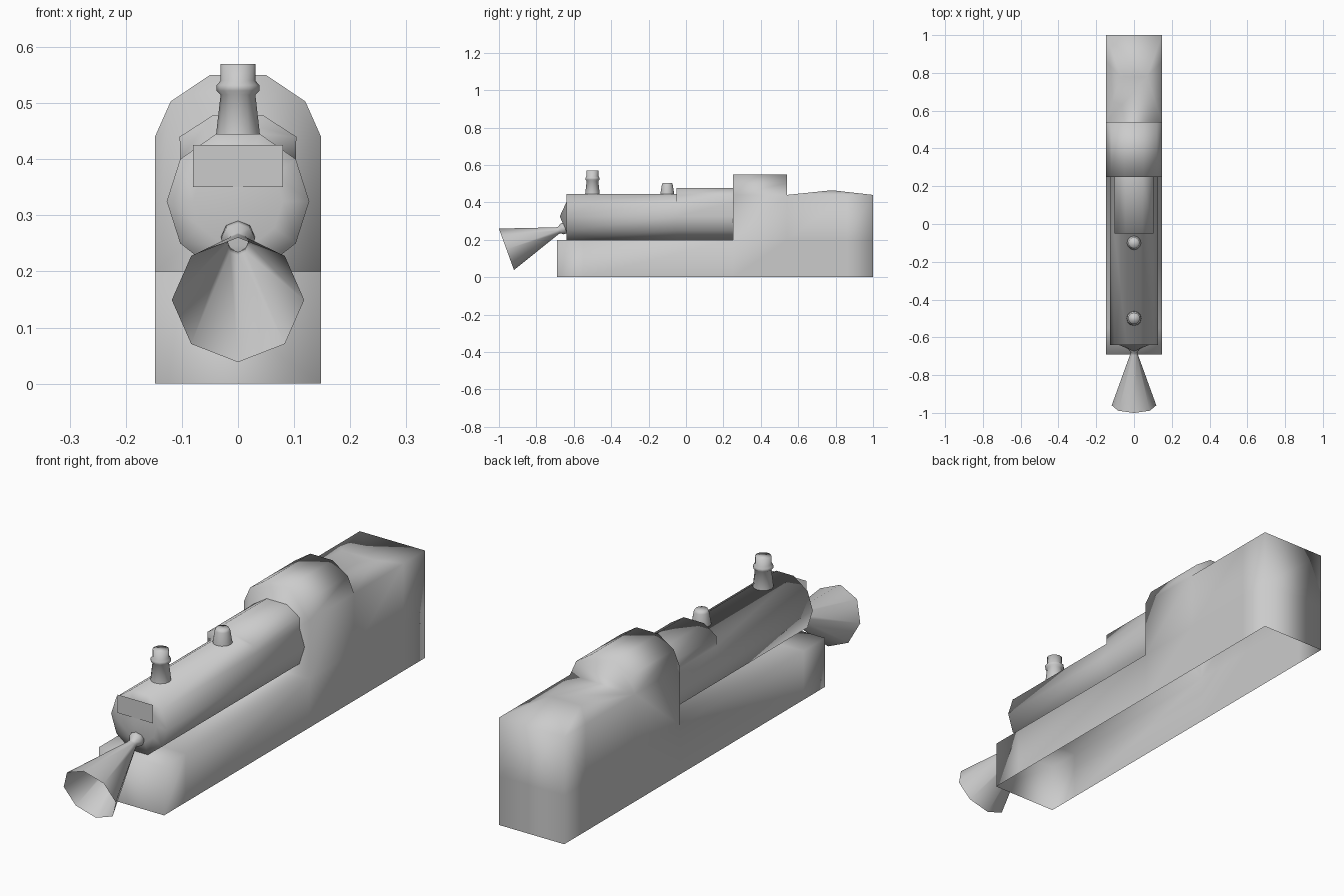
import bpy, bmesh, math
from mathutils import Matrix, Vector

old = bpy.data.objects.get("Cube")
if old:
    bpy.data.objects.remove(old, do_unlink=True)

grey = bpy.data.materials.new("plain_grey")
grey.use_nodes = True
colour = (0.6, 0.6, 0.6, 1)
grey.diffuse_color = colour
grey.node_tree.nodes["Principled BSDF"].inputs["Base Color"].default_value = colour


def finish(name, bm, recalc=True):
    """Turn a bmesh into a smooth shaded grey object."""
    bmesh.ops.remove_doubles(bm, verts=bm.verts, dist=0.0005)
    if recalc:
        bmesh.ops.recalc_face_normals(bm, faces=bm.faces)
    for f in bm.faces:
        f.smooth = True
    mesh = bpy.data.meshes.new(name)
    bm.to_mesh(mesh)
    bm.free()
    mesh.materials.append(grey)
    obj = bpy.data.objects.new(name, mesh)
    bpy.context.collection.objects.link(obj)
    return obj


def face(bm, points):
    return bm.faces.new([bm.verts.new(p) for p in points])


def loft(bm, chain, ys):
    """Sweep an open (x, z) chain along y."""
    for y0, y1 in zip(ys, ys[1:]):
        for (xa, za), (xb, zb) in zip(chain, chain[1:]):
            face(bm, [(xa, y0, za), (xb, y0, zb), (xb, y1, zb), (xa, y1, za)])


def cap(bm, chain, y):
    face(bm, [(x, y, z) for x, z in chain])


def mirrored(half):
    """Complete a right-hand (x, z) outline with its mirror image."""
    return half + [(-x, z) for x, z in reversed(half)]


def lathe(name, profile, sides, origin, tilt=0, cap_end=True):
    """Revolve (radius, distance) points, then tip the axis about x."""
    bm = bmesh.new()
    rings = []
    for r, d in profile:
        rings.append([bm.verts.new((r * math.cos(a), r * math.sin(a), d))
                      for a in (math.tau * i / sides for i in range(sides))])
    for lo, hi in zip(rings, rings[1:]):
        for i in range(sides):
            j = (i + 1) % sides
            bm.faces.new((lo[i], lo[j], hi[j], hi[i]))
    bm.faces.new(rings[0][::-1])
    if cap_end:
        bm.faces.new(rings[-1])
    bm.transform(Matrix.Translation(Vector(origin))
                 @ Matrix.Rotation(math.radians(tilt), 4, 'X'))
    return finish(name, bm)


# Chassis, cab and tender as one welded shell, open underneath
W, DECK, SIDE = 0.148, 0.2, 0.44
FRONT, FRONT_LOOP, CAB, CAB_BACK, REAR_LOOP, REAR = -0.69, -0.55, 0.25, 0.54, 0.86, 1.0
arch = mirrored([(W, SIDE), (0.12, 0.503), (0.05, 0.55)])
bm = bmesh.new()
for s in (-W, W):
    loft(bm, [(s, 0), (s, DECK)], [FRONT, FRONT_LOOP, CAB, CAB_BACK, REAR_LOOP, REAR])
    loft(bm, [(s, DECK), (s, SIDE)], [CAB, CAB_BACK, REAR_LOOP, REAR])
loft(bm, [(W, DECK), (-W, DECK)], [FRONT, FRONT_LOOP, CAB])
loft(bm, arch, [CAB, CAB_BACK])
cap(bm, mirrored([(W, 0), (W, DECK)]), FRONT)
cap(bm, [(W, DECK)] + arch + [(-W, DECK)], CAB)
cap(bm, arch, CAB_BACK)
cap(bm, mirrored([(W, 0), (W, DECK)]), REAR)
cap(bm, mirrored([(W, DECK), (W, SIDE)]), REAR)

# Low coal heap on the tender
ridge = [(-0.07, 0.78, 0.465), (0.07, 0.78, 0.465)]
for y in (CAB_BACK, REAR):
    face(bm, [(-W, y, SIDE), (W, y, SIDE), ridge[1], ridge[0]])
for s, top in zip((-W, W), ridge):
    face(bm, [(s, CAB_BACK, SIDE), (s, REAR_LOOP, SIDE), top])
    face(bm, [(s, REAR_LOOP, SIDE), (s, REAR, SIDE), top])
finish("chassis_cab_and_tender", bm)

# Ten-sided boiler whose rear rises into a firebox cover
NOSE, STEP = -0.64, -0.05
shoulder, crown = (0.103, 0.4), (0.039, 0.445)
barrel = [(0.039, DECK), (0.103, 0.25), (0.127, 0.325), shoulder]
top = mirrored([shoulder, crown])
cover = mirrored([shoulder, (0.104, SIDE), (0.045, 0.478)])
bm = bmesh.new()
loft(bm, [(-x, z) for x, z in reversed(barrel)] + barrel, [NOSE, STEP, CAB])
loft(bm, top, [NOSE, STEP])
loft(bm, cover, [STEP, CAB])
cap(bm, cover + top[::-1][1:-1], STEP)

# Shallow pointed door on the boiler front
outline = mirrored(barrel + [crown])
centre = 0.325
rim = [(x * 0.63, centre + (z - centre) * 0.63) for x, z in outline]
for i in range(len(outline)):
    a, b, c, d = outline[i - 1], outline[i], rim[i], rim[i - 1]
    face(bm, [(x, NOSE, z) for x, z in (a, b, c, d)])
    face(bm, [(d[0], NOSE, d[1]), (c[0], NOSE, c[1]), (0, -0.675, centre)])
finish("boiler", bm)

# Chimney and steam dome
lathe("chimney", [(0.04, 0.42), (0.039, 0.445), (0.031, 0.515), (0.038, 0.522),
                  (0.038, 0.532), (0.031, 0.54), (0.031, 0.57)], 12, (0, -0.5, 0))
lathe("steam_dome", [(0.038, 0.42), (0.037, 0.445), (0.029, 0.495), (0.024, 0.505)],
      12, (0, -0.1, 0))

# Flat plate on the boiler front
bm = bmesh.new()
cap(bm, [(-0.08, 0.35), (0.08, 0.35), (0.08, 0.425), (-0.08, 0.425)], -0.666)
finish("front_plate", bm, recalc=False)

# Open horn drooping from the boiler front
lathe("horn", [(0.02, -0.012), (0.03, 0), (0.03, 0.014), (0.018, 0.03),
               (0.02, 0.042), (0.118, 0.33)], 8, (0, -0.65, 0.262), 110, cap_end=False)
